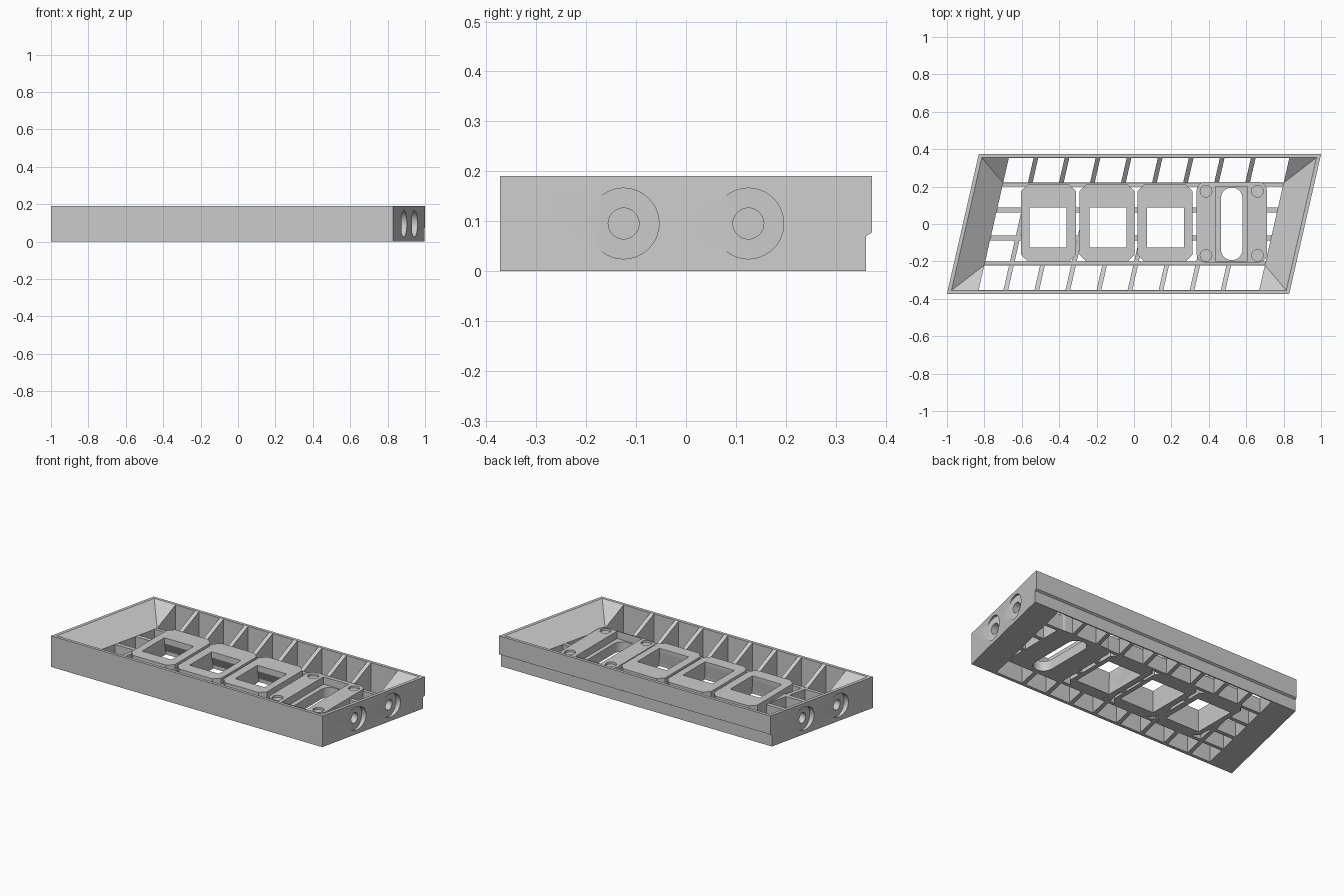
import bpy, bmesh, math
from mathutils import Matrix

cube = bpy.data.objects.get("Cube")
if cube:
    bpy.data.objects.remove(cube, do_unlink=True)

grey = bpy.data.materials.new("plain_grey")
grey.use_nodes = True
tone = (0.6, 0.6, 0.6, 1)
grey.diffuse_color = tone
grey.node_tree.nodes["Principled BSDF"].inputs["Base Color"].default_value = tone

SHEAR = 0.228            # sideways lean of the outline per unit of depth
HEIGHT = 0.19
FLOOR = 0.09             # top of the lattice floor


def slanted(x0, x1, y0, y1):
    return [(x + SHEAR * y, y) for x, y in ((x0, y0), (x1, y0), (x1, y1), (x0, y1))]


def rect(x0, x1, y0, y1):
    return [(x0, y0), (x1, y0), (x1, y1), (x0, y1)]


def octagon(x0, x1, y0, y1, c):
    return [(x0 + c, y0), (x1 - c, y0), (x1, y0 + c), (x1, y1 - c),
            (x1 - c, y1), (x0 + c, y1), (x0, y1 - c), (x0, y0 + c)]


def rounded(x0, x1, y0, y1, r, steps=8):
    pts = []
    corners = ((x1 - r, y1 - r), (x0 + r, y1 - r), (x0 + r, y0 + r), (x1 - r, y0 + r))
    for i, (cx, cy) in enumerate(corners):
        for k in range(steps + 1):
            a = math.pi / 2 * (i + k / steps)
            pts.append((cx + r * math.cos(a), cy + r * math.sin(a)))
    return pts


def loft(bm, *rings):
    """Add a closed solid through outlines given as (points, height)."""
    loops = [[bm.verts.new((x, y, z)) for x, y in pts] for pts, z in rings]
    n = len(loops[0])
    bm.faces.new(loops[0][::-1])
    bm.faces.new(loops[-1])
    for a, b in zip(loops, loops[1:]):
        for i in range(n):
            j = (i + 1) % n
            bm.faces.new((a[i], a[j], b[j], b[i]))


def make(name, bm):
    bmesh.ops.recalc_face_normals(bm, faces=bm.faces)
    mesh = bpy.data.meshes.new(name)
    bm.to_mesh(mesh)
    bm.free()
    mesh.materials.append(grey)
    ob = bpy.data.objects.new(name, mesh)
    bpy.context.collection.objects.link(ob)
    return ob


def solid(name, *rings):
    bm = bmesh.new()
    loft(bm, *rings)
    return make(name, bm)


def cut(target, *cutters):
    for c in cutters:
        mod = target.modifiers.new("cut", 'BOOLEAN')
        mod.operation = 'DIFFERENCE'
        mod.solver = 'EXACT'
        mod.object = c
    dg = bpy.context.evaluated_depsgraph_get()
    dg.update()
    mesh = bpy.data.meshes.new_from_object(target.evaluated_get(dg))
    target.modifiers.clear()
    target.data = mesh


# Leaning outer block, funnel recess and the step along the back
frame = solid("lattice_frame", (slanted(-0.915, 0.915, -0.373, 0.373), 0),
              (slanted(-0.915, 0.915, -0.373, 0.373), HEIGHT))
opening = slanted(-0.895, 0.895, -0.355, 0.355)
funnel = solid("funnel_cutter", (slanted(-0.75, 0.75, -0.22, 0.22), FLOOR),
               (opening, HEIGHT), (opening, 0.3))
step = solid("step_cutter", (rect(-1.2, 1.2, 0.361, 0.45), -0.1),
             (rect(-1.2, 1.2, 0.361, 0.45), 0.07),
             (rect(-1.2, 1.2, 0.375, 0.45), 0.078))

# Through cells between the leaning ribs and the long bars
ribs = [-0.605 + 0.166 * k for k in range(8)]
edges = [-0.7625] + ribs + [0.7625]
rows = [(0.221, 0.354), (0.0875, 0.2), (-0.0625, 0.0625), (-0.2, -0.0875), (-0.354, -0.221)]
bm = bmesh.new()
for a, b in zip(edges, edges[1:]):
    for y0, y1 in rows:
        cell = slanted(a + 0.0125, b - 0.0125, y0, y1)
        loft(bm, (cell, -0.1), (cell, 0.35))
cells = make("cell_cutter", bm)

# Counterbored screw holes in both ends
bm = bmesh.new()
holes = bmesh.new()
for side in (1, -1):
    for y in (-0.125, 0.125):
        seat = 0.915 + SHEAR * (y - 0.057)
        for target, radius, x0, x1 in ((bm, 0.071, seat, 1.2), (holes, 0.031, seat - 0.09, 1.2)):
            place = (Matrix.Rotation(0 if side > 0 else math.pi, 4, 'Z')
                     @ Matrix.Translation(((x0 + x1) / 2, y, 0.095))
                     @ Matrix.Rotation(math.pi / 2, 4, 'Y'))
            bmesh.ops.create_cone(target, cap_ends=True, segments=40, radius1=radius,
                                  radius2=radius, depth=x1 - x0, matrix=place)
bores = make("counterbore_cutter", bm)
screws = make("screw_cutter", holes)

# Square holders with holes that flare downwards
helpers = [funnel, step, cells, bores, screws]
windows = []
for i, (x, hole_x) in enumerate(((-0.457, -0.46), (-0.145, -0.14), (0.165, 0.168))):
    shape = octagon(x - 0.147, x + 0.147, -0.2, 0.21, 0.035)
    holder = solid("square_holder_%d" % (i + 1), (shape, 0), (shape, 0.12))
    top = rect(hole_x - 0.099, hole_x + 0.099, -0.125, 0.088)
    wide = rect(hole_x - 0.115, hole_x + 0.115, -0.145, 0.125)
    window = solid("window_cutter_%d" % (i + 1), (wide, -0.05), (wide, 0.02),
                   (top, 0.085), (top, 0.3))
    cut(holder, window)
    windows.append(window)

# Slotted mount with a sunken channel and four corner sockets
shape = rounded(0.335, 0.71, -0.205, 0.225, 0.045)
mount = solid("slotted_mount", (shape, 0), (shape, 0.105))
channel = solid("channel_cutter", (rect(0.437, 0.605, -0.2, 0.2), 0.06),
                (rect(0.437, 0.605, -0.2, 0.2), 0.3))
slot_shape = rounded(0.465, 0.58, -0.193, 0.195, 0.057)
slot = solid("slot_cutter", (slot_shape, -0.1), (slot_shape, 0.32))
bm = bmesh.new()
for x in (0.385, 0.66):
    for y in (-0.168, 0.175):
        bmesh.ops.create_cone(bm, cap_ends=True, segments=32, radius1=0.031, radius2=0.031,
                              depth=0.1, matrix=Matrix.Translation((x, y, 0.142)))
sockets = make("socket_cutter", bm)
cut(mount, channel, slot, sockets)

cut(frame, *helpers, *windows, channel, slot)
for ob in helpers + windows + [channel, slot, sockets]:
    bpy.data.objects.remove(ob, do_unlink=True)

# Crisp edges, smooth bores
for ob in [o for o in bpy.context.scene.objects if o.type == 'MESH']:
    ob.select_set(True)
    bpy.context.view_layer.objects.active = ob
bpy.ops.object.shade_smooth_by_angle(angle=math.radians(25))
